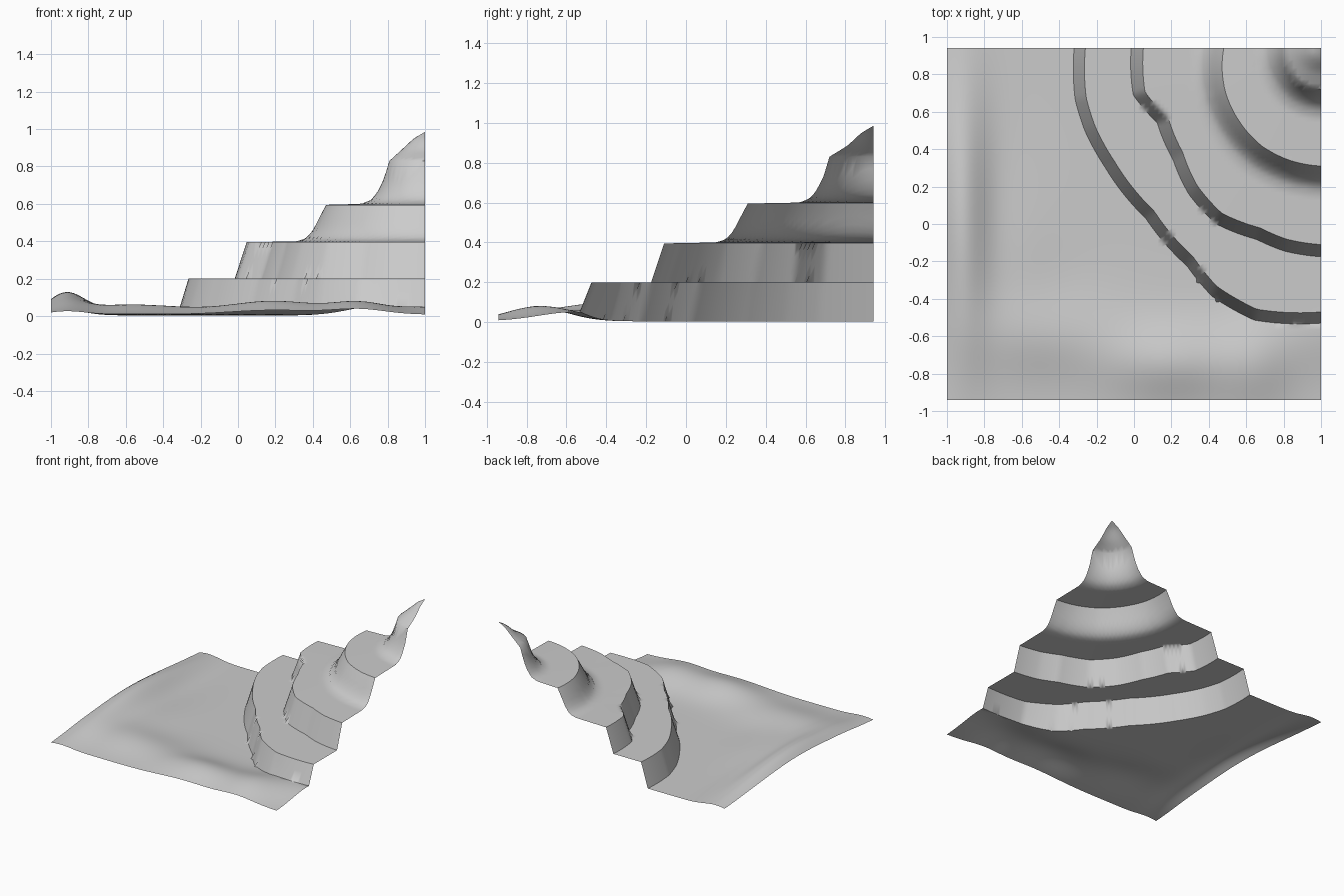
import bpy, bmesh, math

if "Cube" in bpy.data.objects:
    bpy.data.objects.remove(bpy.data.objects["Cube"])

HX, HY = 1.0, 0.94          # half sizes of the sheet
NX, NY = 96, 90             # grid cells

# Middle line of each terrace wall, from the back edge round to the right edge
RINGS = [
    [(-.29, .94), (-.285, .67), (-.235, .51), (-.13, .32), (.085, .05),
     (.30, -.20), (.43, -.36), (.65, -.485), (1, -.50)],
    [(.03, .94), (.04, .70), (.165, .56), (.245, .37), (.325, .19),
     (.46, .04), (.67, -.04), (.81, -.10), (1, -.13)],
    [(.45, .94), (.46, .70), (.54, .53), (.67, .39), (.83, .31), (1, .28)],
    [(.78, .94), (.80, .83), (.87, .735), (1, .69)],
]


def lerp_table(table, t):
    """Piecewise linear lookup in a sorted list of (key, value)."""
    if t <= table[0][0]:
        return table[0][1]
    for (a, va), (b, vb) in zip(table, table[1:]):
        if t <= b:
            return va + (vb - va) * (t - a) / max(b - a, 1e-6)
    return table[-1][1]


def polar(x, y):
    dx, dy = HX - x, HY - y
    return math.atan2(dy, dx), math.hypot(dx, dy)


def g(v, centre, width):
    return math.exp(-((v - centre) / width) ** 2)


RADII = [sorted(polar(x, y) for x, y in ring) for ring in RINGS]


def ring_radii(ang):
    return [lerp_table(t, ang) for t in RADII]


# Rolling lowland with a left ridge and a front ridge
def lowland(x, y):
    return (.004
            + .115 * g(x, -.92, .14) * g(y, .05, .75)
            + .035 * g(x, -.68, .25) * g(y, -.25, .45)
            + .075 * g(x, .2, .35) * g(y, -.74, .2)
            + .055 * g(x, .65, .2) * g(y, -.74, .25)
            + .045 * g(x, 1, .3) * g(y, -.55, .25)
            + .045 * g(x, -.45, .4) * g(y, -.6, .22))


# Terraced hill rising to the back right corner
def height(x, y):
    ang, r = polar(x, y)
    r1, r2, r3, r4 = ring_radii(ang)
    low = lowland(x, y)
    profile = [(0, .985), (.06, .95), (.13, .885), (r4 - .03, .83),
               (r4, .73), (r4 + .035, .66), (r4 + .07, .62), (r4 + .12, .6),
               (r3 - .03, .595), (r3, .54), (r3 + .04, .46), (r3 + .08, .415), (r3 + .13, .4),
               (r2 - .02, .395), (r2 + .045, .2),
               (r1 - .03, .2), (r1 + .03, low)]
    return lerp_table(profile, r)


# Slide points close to a terrace edge onto it, so the edges run clean
def snap(x, y):
    ang, r = polar(x, y)
    r1, r2, r3, r4 = ring_radii(ang)
    for k in (r1 - .03, r1 + .03, r2 - .02, r2 + .045, r3 - .03, r4 - .03):
        if abs(r - k) < .0145:
            return HX - k * math.cos(ang), HY - k * math.sin(ang)
    return x, y


# Terrain sheet
bm = bmesh.new()
bmesh.ops.create_grid(bm, x_segments=NX, y_segments=NY, size=1.0)
for v in bm.verts:
    v.co.x, v.co.y = snap(v.co.x, v.co.y * HY)
    v.co.z = height(v.co.x, v.co.y)
mesh = bpy.data.meshes.new("terraced_terrain")
bm.to_mesh(mesh)
bm.free()
terrain = bpy.data.objects.new("terraced_terrain", mesh)
bpy.context.collection.objects.link(terrain)
bpy.context.view_layer.objects.active = terrain
terrain.select_set(True)
bpy.ops.object.shade_smooth_by_angle(angle=math.radians(60))
